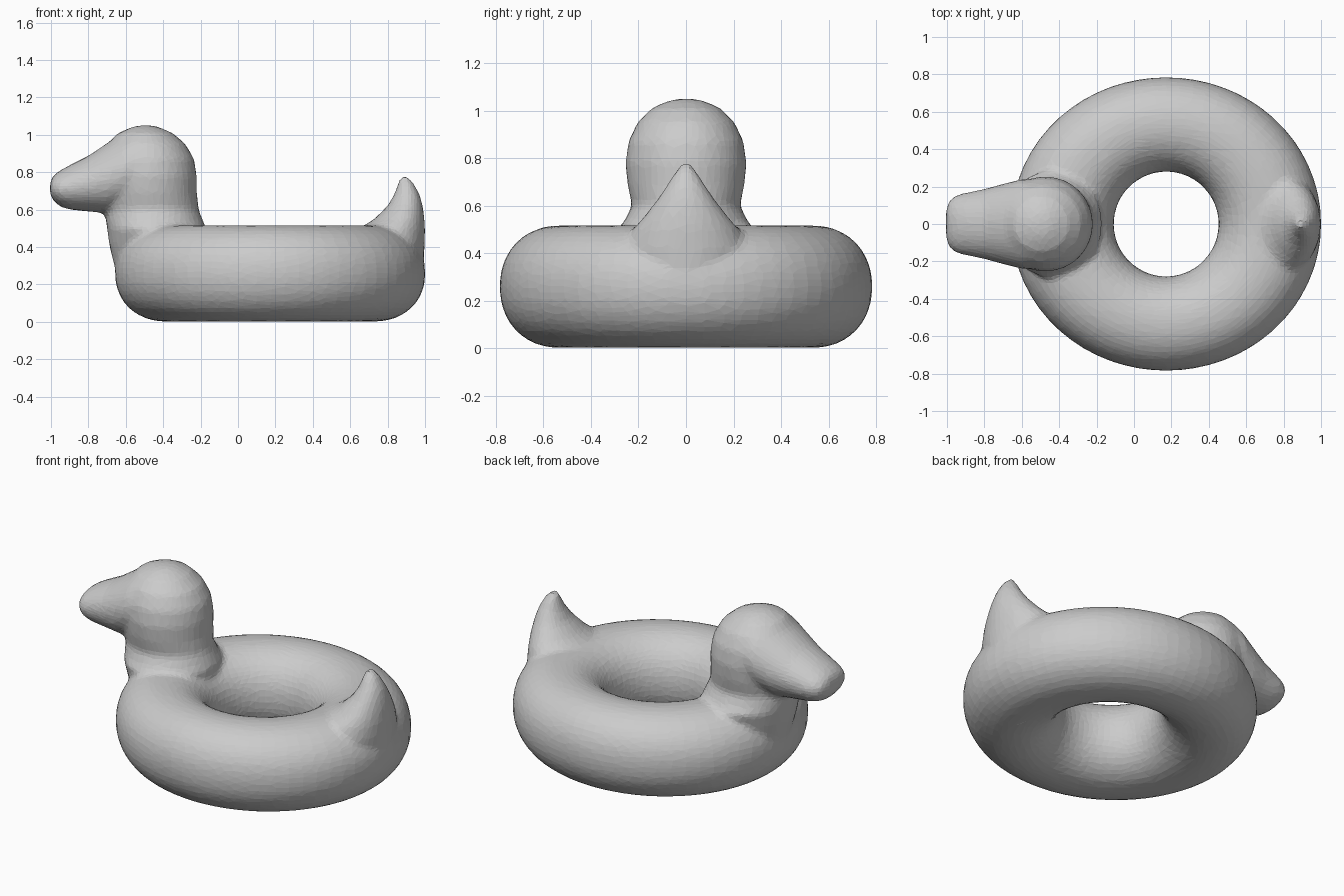
import bpy, bmesh, math

cube = bpy.data.objects.get("Cube")
if cube:
    bpy.data.objects.remove(cube, do_unlink=True)

grey = bpy.data.materials.new("plain grey")
grey.use_nodes = True
colour = (0.6, 0.6, 0.6, 1)
grey.diffuse_color = colour
grey.node_tree.nodes["Principled BSDF"].inputs["Base Color"].default_value = colour

bm = bmesh.new()
SIDES = 32


def bridge(rings, closed=False):
    """Skin a list of vertex loops, capping the ends unless closed."""
    pairs = list(zip(rings, rings[1:] + rings[:1]))
    for a, b in pairs if closed else pairs[:-1]:
        n = len(a)
        for i in range(n):
            j = (i + 1) % n
            bm.faces.new((a[i], a[j], b[j], b[i]))
    if not closed:
        bm.faces.new(list(reversed(rings[0])))
        bm.faces.new(rings[-1])


def loft(sections, upright):
    """Sections are (position, low, high, half width); the axis is z or x."""
    rings = []
    for pos, low, high, half in sections:
        ring = []
        for i in range(SIDES):
            t = math.tau * i / SIDES
            u = (low + high) / 2 + (high - low) / 2 * math.cos(t)
            v = half * math.sin(t)
            ring.append(bm.verts.new((u, v, pos) if upright else (pos, v, u)))
        rings.append(ring)
    bridge(rings)


# Inflated ring, a little wider toward the head and tail
def power(v):
    return math.copysign(abs(v) ** 0.94, v)


hoops = []
for i in range(64):
    a = math.tau * i / 64
    inner, outer = 0.28, 0.785 + 0.045 * math.cos(a) ** 2
    mid, half = (inner + outer) / 2, (outer - inner) / 2
    hoop = []
    for k in range(SIDES):
        t = math.tau * k / SIDES
        r = mid + half * power(math.cos(t))
        hoop.append(bm.verts.new((0.172 + r * math.cos(a), r * math.sin(a),
                                  0.259 + 0.258 * power(math.sin(t)))))
    hoops.append(hoop)
bridge(hoops, closed=True)

# Neck and round head
loft([(0.25, -0.65, -0.25, 0.20), (0.42, -0.69, -0.18, 0.26),
      (0.50, -0.70, -0.17, 0.29), (0.535, -0.705, -0.185, 0.26),
      (0.60, -0.71, -0.21, 0.228), (0.69, -0.72, -0.22, 0.247),
      (0.78, -0.73, -0.22, 0.255), (0.87, -0.73, -0.235, 0.243),
      (0.95, -0.70, -0.28, 0.205), (1.01, -0.64, -0.35, 0.145),
      (1.04, -0.57, -0.42, 0.08), (1.05, -0.53, -0.46, 0.03)], True)

# Broad bill tapering out of the head
loft([(-1.005, 0.68, 0.75, 0.08), (-0.985, 0.645, 0.785, 0.13),
      (-0.95, 0.615, 0.81, 0.155), (-0.90, 0.60, 0.838, 0.167),
      (-0.80, 0.59, 0.888, 0.187), (-0.70, 0.58, 0.955, 0.215),
      (-0.60, 0.60, 1.02, 0.24), (-0.50, 0.62, 1.04, 0.24)], False)

# Upturned tail
loft([(0.22, 0.65, 0.99, 0.20), (0.42, 0.62, 0.998, 0.26),
      (0.50, 0.65, 1.0, 0.225), (0.55, 0.73, 0.997, 0.18),
      (0.62, 0.80, 0.988, 0.125), (0.68, 0.835, 0.972, 0.085),
      (0.74, 0.855, 0.94, 0.047), (0.775, 0.868, 0.91, 0.022)], True)

bmesh.ops.recalc_face_normals(bm, faces=bm.faces)
mesh = bpy.data.meshes.new("duck_swim_ring")
bm.to_mesh(mesh)
bm.free()
mesh.materials.append(grey)
body = bpy.data.objects.new("duck_swim_ring", mesh)
bpy.context.collection.objects.link(body)

# Weld the parts into one soft skin, then reduce it to visible facets
remesh = body.modifiers.new("weld", 'REMESH')
remesh.mode = 'VOXEL'
remesh.voxel_size = 0.018
soften = body.modifiers.new("soften", 'SMOOTH')
soften.factor = 0.5
soften.iterations = 5
facets = body.modifiers.new("facets", 'DECIMATE')
facets.ratio = 0.16
